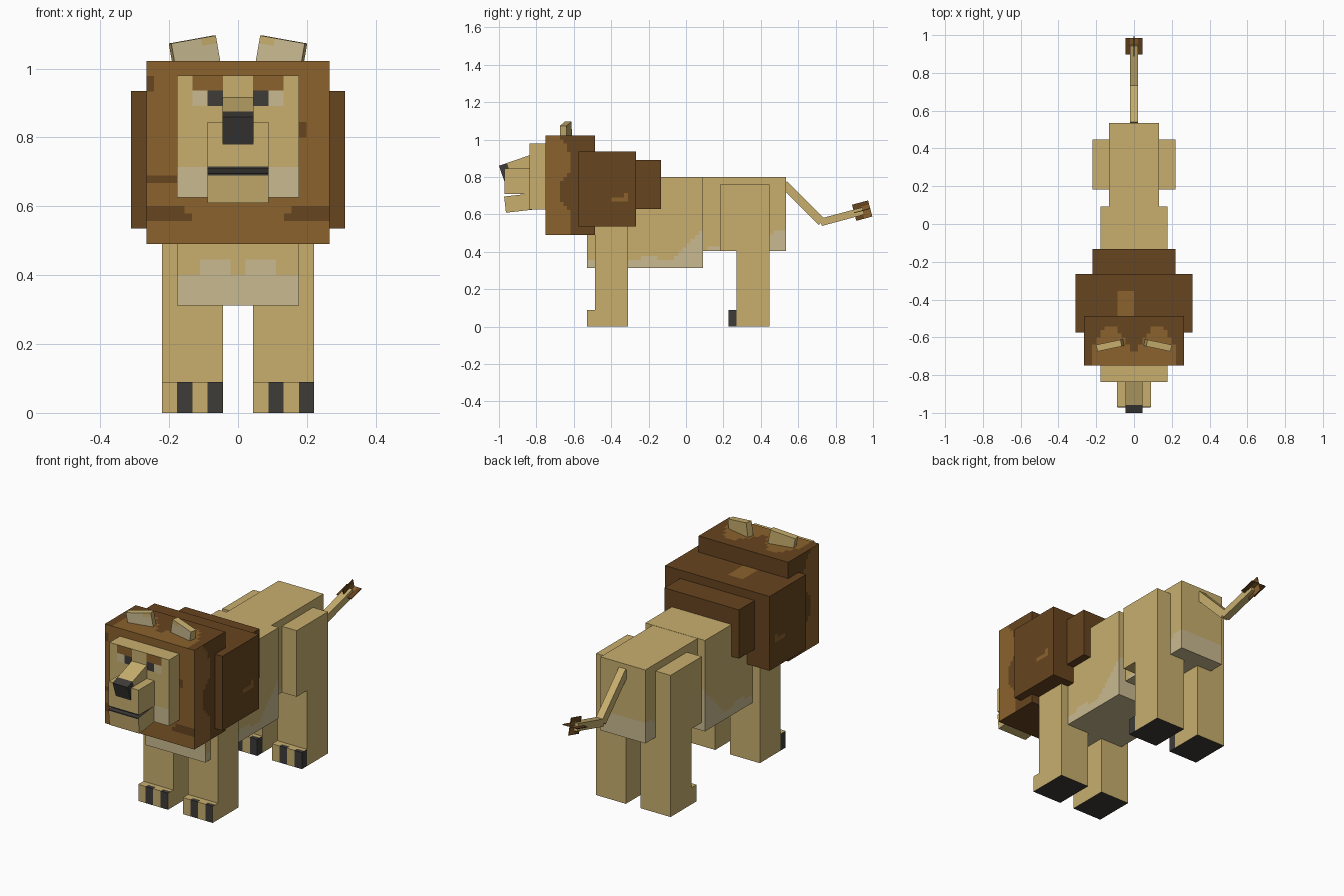
import bpy, bmesh, math
from mathutils import Vector

cube = bpy.data.objects.get("Cube")
if cube:
    bpy.data.objects.remove(cube, do_unlink=True)


def material(name, rgb):
    m = bpy.data.materials.new(name)
    m.use_nodes = True
    m.diffuse_color = (*rgb, 1)
    m.node_tree.nodes["Principled BSDF"].inputs["Base Color"].default_value = (*rgb, 1)
    return m


TAN, CREAM, BROWN, DARK, BLACK = range(5)
MATS = [material("tan fur", (0.58, 0.43, 0.156)),
        material("cream fur", (0.584, 0.491, 0.279)),
        material("mane brown", (0.258, 0.122, 0.026)),
        material("mane dark brown", (0.136, 0.058, 0.014)),
        material("black", (0.047, 0.045, 0.04))]


def box(name, centre, size, rule=TAN, cells=(1, 1, 1), rot=(0, 0, 0)):
    """Box cut into cells; rule(position, normal) picks each face's colour."""
    c = Vector(centre)
    bm = bmesh.new()
    bmesh.ops.create_cube(bm, size=1)
    bmesh.ops.scale(bm, vec=size, verts=bm.verts)
    for axis, n in enumerate(cells):
        normal = Vector((0, 0, 0))
        normal[axis] = 1
        for i in range(1, n):
            bmesh.ops.bisect_plane(bm, geom=bm.verts[:] + bm.edges[:] + bm.faces[:],
                                   plane_co=normal * size[axis] * (i / n - 0.5),
                                   plane_no=normal)
    bm.normal_update()
    for f in bm.faces:
        f.material_index = rule(f.calc_center_median() + c, f.normal) if callable(rule) else rule
    mesh = bpy.data.meshes.new(name)
    bm.to_mesh(mesh)
    bm.free()
    for m in MATS:
        mesh.materials.append(m)
    ob = bpy.data.objects.new(name, mesh)
    ob.location = c
    ob.rotation_euler = [math.radians(a) for a in rot]
    bpy.context.collection.objects.link(ob)
    return ob


def block(name, x, y, z, rule=TAN, cells=(1, 1, 1)):
    """Upright box from (low, high) ranges."""
    r = (x, y, z)
    return box(name, [(a + b) / 2 for a, b in r], [b - a for a, b in r], rule, cells)


# Body with a pale belly
def chest_rule(p, n):
    if n.z > 0.5:
        return TAN
    if n.y < -0.5:
        edge = 0.405 + (0.03 if 0.03 < abs(p.x) < 0.11 else 0)
    else:
        edge = 0.36 + 0.015 * math.sin(p.y * 25) + 0.9 * max(0, p.y + 0.08)
    return CREAM if p.z < edge else TAN


def rump_rule(p, n):
    if n.z > 0.5 or n.y < -0.5:
        return TAN
    return CREAM if p.z < 0.41 + 0.25 * max(0, p.y - 0.1) else TAN


block("chest", (-0.177, 0.177), (-0.53, 0.092), (0.312, 0.8), chest_rule, (16, 28, 22))
block("rump", (-0.133, 0.133), (0.092, 0.535), (0.405, 0.799), rump_rule, (12, 20, 18))


# Legs with striped toes and black soles
def sole_rule(p, n):
    return BLACK if n.z < -0.5 else TAN


def toe_rule(x_low, y_low, black_side):
    def rule(p, n):
        if n.z < -0.5:
            return BLACK
        if abs(n.x) > 0.5:
            return BLACK if n.x * black_side > 0 else TAN
        if n.z > 0.5 and p.y > y_low + 0.022:
            return TAN
        return BLACK if int((p.x - x_low) / 0.0443) % 2 else TAN
    return rule


for side, x in (("left", (0.044, 0.221)), ("right", (-0.221, -0.044))):
    block(f"front_leg_{side}", x, (-0.486, -0.31), (0, 0.6), sole_rule)
    block(f"front_toes_{side}", x, (-0.53, -0.486), (0, 0.089),
          toe_rule(x[0], -0.53, -1), (4, 2, 1))
    block(f"thigh_{side}", x, (0.182, 0.447), (0.405, 0.76))
    block(f"rear_leg_{side}", x, (0.27, 0.447), (0, 0.405), sole_rule)
    block(f"rear_toes_{side}", x, (0.226, 0.27), (0, 0.089),
          toe_rule(x[0], 0.226, 1), (4, 2, 1))


# Mane in three steps
def head_mane_rule(p, n):
    ax = abs(p.x)
    if n.y < -0.5:
        lower_band = 0.55 < p.z < 0.6 and ax > 0.1 + (p.z - 0.55) * 1.5
        cheek = 0.66 < p.z < 0.7 and p.x < -0.17
        spots = (0.93 < p.z < 0.97 and p.x < -0.24) or (0.8 < p.z < 0.85 and 0.18 < p.x < 0.21)
        return DARK if lower_band or cheek or spots else BROWN
    if abs(n.x) > 0.5:
        return BROWN if p.y < -0.645 + 0.035 * math.sin(p.z * 19 - 9) else DARK
    if n.z > 0.5:
        edge = -0.61 + 0.07 * math.sin(ax * 22 - 1.2)
        return BROWN if p.y < edge and ax < 0.23 else DARK
    return DARK


def neck_mane_rule(p, n):
    if n.z > 0.5 and -0.08 < p.x < 0 and -0.48 < p.y < -0.35:
        return BROWN
    if abs(n.x) > 0.5 and -0.4 < p.y < -0.3 and 0.66 < p.z < 0.71 + 0.2 * (p.y + 0.3):
        return BROWN
    return DARK


block("head_mane", (-0.266, 0.266), (-0.75, -0.487), (0.49, 1.022), head_mane_rule, (24, 14, 24))
block("neck_mane", (-0.31, 0.31), (-0.575, -0.266), (0.536, 0.935), neck_mane_rule, (28, 14, 18))
block("shoulder_mane", (-0.221, 0.221), (-0.266, -0.133), (0.628, 0.89), DARK)


# Face with brows, eyes and pale cheeks
def face_rule(p, n):
    if n.y > -0.5:
        return TAN
    ax = abs(p.x)
    if 0.044 < ax < 0.133:
        if p.z > 0.936:
            return BROWN
        if p.z > 0.89:
            return BLACK if ax < 0.089 else CREAM
    return CREAM if ax > 0.088 and p.z < 0.715 else TAN


block("face", (-0.177, 0.177), (-0.837, -0.74), (0.625, 0.98), face_rule, (8, 1, 8))
block("muzzle", (-0.089, 0.089), (-0.97, -0.83), (0.71, 0.845),
      lambda p, n: BLACK if n.z < -0.5 or (n.y < -0.5 and p.z < 0.716) else TAN, (1, 1, 22))
box("jaw", (0, -0.898, 0.66), (0.177, 0.14, 0.087),
    lambda p, n: BLACK if n.z > 0.5 or (n.y < -0.5 and p.z > 0.697) else TAN,
    (1, 1, 14), (6.5, 0, 0))
box("nose", (0, -0.901, 0.849), (0.089, 0.18, 0.085),
    lambda p, n: BLACK if p.y < -0.946 else TAN, (1, 4, 1), (19, 0, 0))

# Ears
for side, s in (("left", 1), ("right", -1)):
    def ear_rule(p, n):
        patch = p.z > 1.06 and abs(p.x) < 0.11
        return CREAM if n.y < -0.5 and not patch else TAN
    box(f"ear_{side}", (s * 0.125, -0.642, 1.04), (0.134, 0.036, 0.09),
        ear_rule, (6, 1, 4), (0, s * 10, s * -12))

# Tail with a crossed-plate tuft
box("tail_base", (0, 0.625, 0.66), (0.04, 0.285, 0.044), rot=(-45, 0, 0))
box("tail_end", (0, 0.835, 0.588), (0.04, 0.235, 0.04), rot=(15, 0, 0))


def tuft_rule(p, n):
    return DARK if p.y < 0.935 or p.z > 0.645 or abs(p.x) > 0.02 else BROWN


tuft = (0, 0.942, 0.62)
box("tuft_upright", tuft, (0.004, 0.089, 0.089), tuft_rule, (1, 4, 4), (15, 0, 0))
box("tuft_flat", tuft, (0.089, 0.089, 0.004), tuft_rule, (4, 4, 1), (15, 0, 0))
